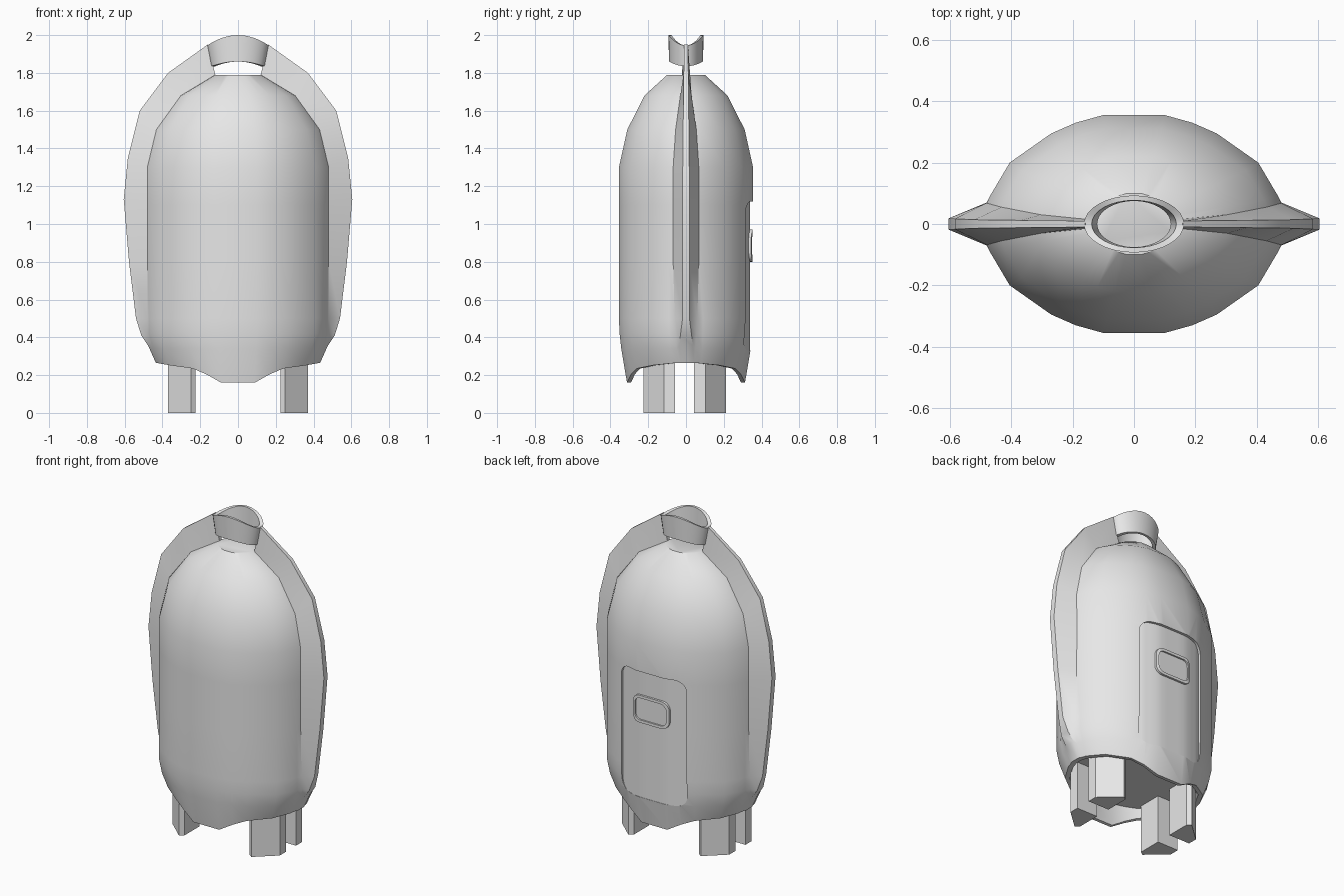
import bpy
import math

cube = bpy.data.objects.get("Cube")
if cube:
    bpy.data.objects.remove(cube, do_unlink=True)

grey = bpy.data.materials.new("plain_grey")
grey.use_nodes = True
grey.diffuse_color = (0.8, 0.8, 0.8, 1)
grey.node_tree.nodes["Principled BSDF"].inputs["Base Color"].default_value = (0.8, 0.8, 0.8, 1)


def make(name, verts, faces):
    """Mesh object with consistent outward normals."""
    mesh = bpy.data.meshes.new(name)
    mesh.from_pydata(verts, [], faces)
    mesh.materials.append(grey)
    obj = bpy.data.objects.new(name, mesh)
    bpy.context.scene.collection.objects.link(obj)
    select(obj)
    bpy.ops.object.mode_set(mode='EDIT')
    bpy.ops.mesh.select_all(action='SELECT')
    bpy.ops.mesh.normals_make_consistent(inside=False)
    bpy.ops.object.mode_set(mode='OBJECT')
    return obj


def select(obj):
    bpy.ops.object.select_all(action='DESELECT')
    obj.select_set(True)
    bpy.context.view_layer.objects.active = obj


def smooth(obj, degrees=38):
    select(obj)
    bpy.ops.object.shade_smooth_by_angle(angle=math.radians(degrees))


def bridge(rows, n, closed=False):
    """Quads between successive rings of n points."""
    last = rows if closed else rows - 1
    return [(r * n + i, r * n + (i + 1) % n,
             (r + 1) % rows * n + (i + 1) % n, (r + 1) % rows * n + i)
            for r in range(last) for i in range(n)]


def cut(obj, cutter):
    cutter.hide_render = True
    mod = obj.modifiers.new("cut", 'BOOLEAN')
    mod.operation = 'DIFFERENCE'
    mod.solver = 'EXACT'
    mod.object = cutter
    select(obj)
    bpy.ops.object.modifier_apply(modifier=mod.name)
    bpy.data.objects.remove(cutter, do_unlink=True)


# Quarter plan of the body, from the side seam to the middle
PLAN = [(0.47, 0.09), (0.405, 0.2), (0.27, 0.295), (0.19, 0.33), (0.1, 0.355)]
RIM_Z = [0.262, 0.252, 0.235, 0.205, 0.16]


def body_ring(z, sx, sy, seam, fin_x, fin_z, fin_y, heights=None):
    quarter = [(fin_x, fin_y, fin_z), (0.48 * sx, seam, z)]
    for i, (x, y) in enumerate(PLAN):
        quarter.append((x * sx, y * sy, heights[i] if heights else z))
    half = quarter + [(-x, y, h) for x, y, h in reversed(quarter)]
    return half + [(x, -y, h) for x, y, h in reversed(half)]


# Body with side fins, wavy lower rim and hollow underside
rings = [
    body_ring(1.79, 0.25, 0.28, 0.012, 0.16, 1.95, 0.01),
    body_ring(1.68, 0.63, 0.62, 0.03, 0.37, 1.8, 0.012),
    body_ring(1.5, 0.9, 0.875, 0.055, 0.52, 1.6, 0.014),
    body_ring(1.3, 1, 1, 0.068, 0.583, 1.35, 0.017),
    body_ring(1.1, 1, 1, 0.07, 0.605, 1.13, 0.018),
    body_ring(0.8, 1, 1, 0.068, 0.577, 0.8, 0.018),
    body_ring(0.5, 1, 1, 0.06, 0.54, 0.5, 0.018),
    body_ring(0.42, 1, 0.99, 0.055, 0.512, 0.41, 0.03),
    body_ring(0.34, 0.96, 0.965, 0.05, 0.475, 0.355, 0.035),
    body_ring(0.265, 0.89, 0.88, 0.045, 0.435, 0.265, 0.03, RIM_Z),
    body_ring(0.265, 0.83, 0.82, 0.04, 0.405, 0.265, 0.03, RIM_Z),
    body_ring(0.3, 0.83, 0.82, 0.04, 0.405, 0.3, 0.03),
]
n = len(rings[0])
h = n // 2
faces = bridge(len(rings), n)
faces.append([i for i in range(n) if i not in (0, h - 1, h, n - 1)])
faces += [(1, 0, n - 1, n - 2), (h - 2, h - 1, h, h + 1)]
faces.append(range((len(rings) - 1) * n, len(rings) * n))
body = make("body", [v for ring in rings for v in ring], faces)


def back_y(x):
    """Depth of the straight part of the body at x."""
    pts = [(0, 0.355)] + PLAN[::-1]
    for (x0, y0), (x1, y1) in zip(pts, pts[1:]):
        if abs(x) <= x1:
            return y0 + (y1 - y0) * (abs(x) - x0) / (x1 - x0)


def curved_slab(name, width, low, high, radius, inner, outer):
    """Round-cornered plate following the back, between two depth offsets."""
    steps = 6
    arc = [width - radius + radius * math.sin(math.pi / 2 * i / steps) for i in range(steps + 1)]
    flat = [(width - radius) * i / 4 for i in range(4)]
    right = flat + arc
    verts = []
    for x in [-x for x in right[:0:-1]] + right:
        over = max(0, abs(x) - width + radius)
        drop = 0.98 * (radius - math.sqrt(max(0, radius ** 2 - over ** 2)))
        y = back_y(x)
        a, b = low + drop, high - drop
        verts += [(x, y + inner, a), (x, y + outer, a), (x, y + outer, b), (x, y + inner, b)]
    rows = len(verts) // 4
    faces = bridge(rows, 4) + [range(4), range(len(verts) - 4, len(verts))]
    return make(name, verts, faces)


# Recessed back hatch with a raised window frame
cut(body, curved_slab("hatch_cutter", 0.225, 0.33, 1.12, 0.07, -0.016, 0.06))
smooth(body)
frame = curved_slab("hatch_window_frame", 0.125, 0.8, 0.97, 0.05, -0.03, -0.003)
cut(frame, curved_slab("window_cutter", 0.108, 0.817, 0.953, 0.038, -0.013, 0.03))
smooth(frame)

# Lens-shaped carrying collar on top
segments = 32
collar_verts = []
for rx, ry, top in [(0.142, 0.09, 0), (0.163, 0.093, 1), (0.138, 0.077, 1), (0.12, 0.075, 0)]:
    for i in range(segments):
        a = math.tau * i / segments
        s = math.sin(a) ** 2
        z = 1.945 + 0.055 * s if top else 1.835 + 0.025 * s
        collar_verts.append((rx * math.cos(a), ry * math.sin(a), z))
collar = make("top_collar", collar_verts, bridge(4, segments, closed=True))
smooth(collar)

# Four feet with bevelled outer corners
FOOT = [(0.225, 0.05), (0.37, 0.05), (0.37, 0.11), (0.25, 0.218), (0.225, 0.2)]
for side, sx in (("left", 1), ("right", -1)):
    for end, sy in (("front", -1), ("back", 1)):
        verts = [(x * sx, y * sy - 0.007, z) for z in (0, 0.34) for x, y in FOOT]
        k = len(FOOT)
        make(f"{end}_{side}_foot", verts, bridge(2, k) + [range(k), range(k, 2 * k)])
